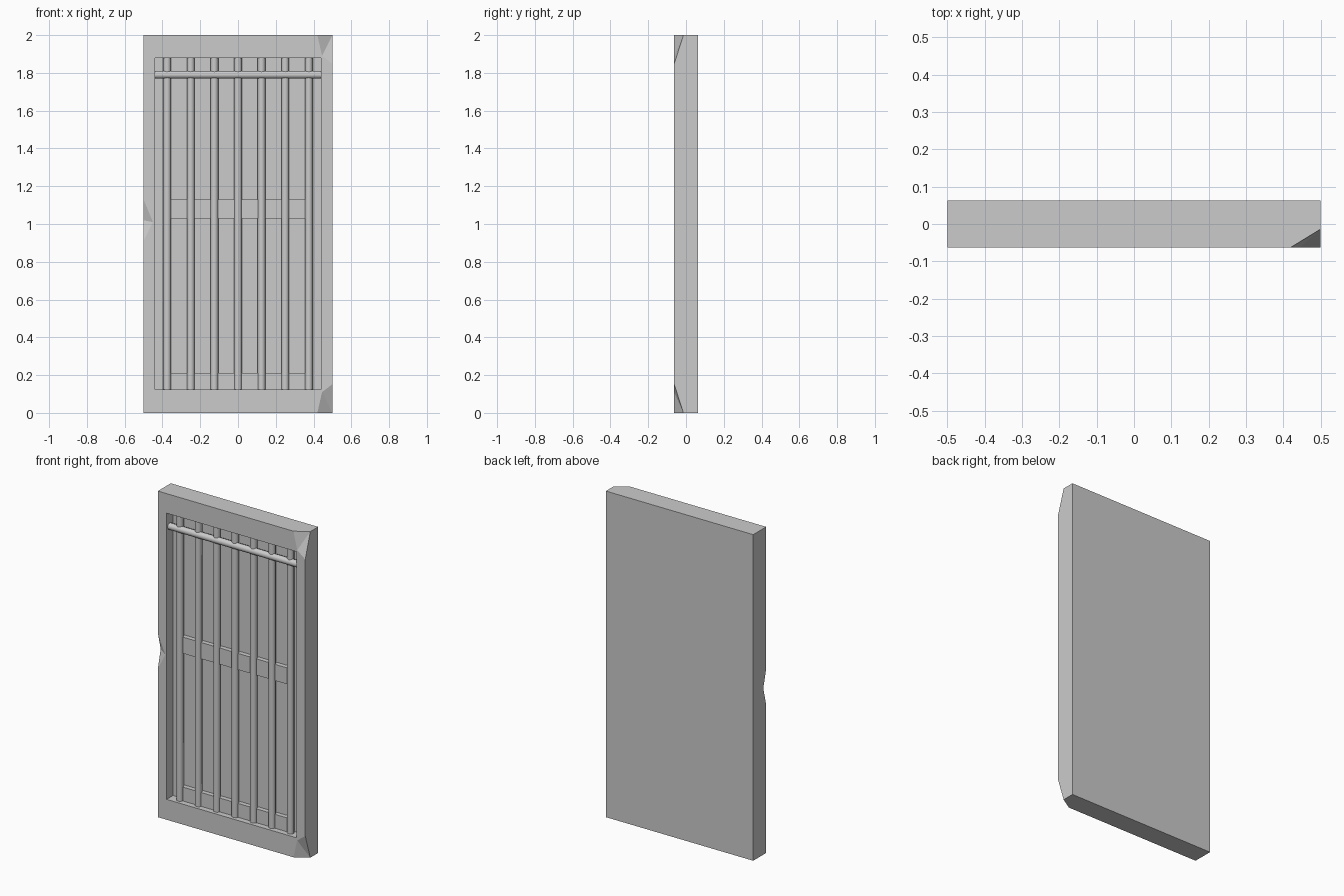
import bpy, bmesh
from math import pi

if "Cube" in bpy.data.objects:
    bpy.data.objects.remove(bpy.data.objects["Cube"])

F = -0.0625          # front plane
PANEL = 0.0          # floor of the recess


def box(name, x0, x1, y0, y1, z0, z1):
    bpy.ops.mesh.primitive_cube_add(size=1, location=((x0+x1)/2, (y0+y1)/2, (z0+z1)/2))
    o = bpy.context.object
    o.name = name
    o.scale = (x1-x0, y1-y0, z1-z0)
    bpy.ops.object.transform_apply(location=True, rotation=True, scale=True)
    return o


def hull(name, pts):
    bm = bmesh.new()
    for p in pts:
        bm.verts.new(p)
    bmesh.ops.convex_hull(bm, input=bm.verts[:])
    bmesh.ops.recalc_face_normals(bm, faces=bm.faces[:])
    me = bpy.data.meshes.new(name)
    bm.to_mesh(me)
    bm.free()
    o = bpy.data.objects.new(name, me)
    bpy.context.collection.objects.link(o)
    return o


def cut(target, cutter):
    m = target.modifiers.new("cut", 'BOOLEAN')
    m.operation, m.solver, m.object = 'DIFFERENCE', 'EXACT', cutter
    bpy.context.view_layer.objects.active = target
    bpy.ops.object.modifier_apply(modifier=m.name)
    bpy.data.objects.remove(cutter)


def bar(name, loc, length, rot=(0, 0, 0), r=0.021):
    bpy.ops.mesh.primitive_cylinder_add(vertices=8, radius=r, depth=length,
                                        location=loc, rotation=rot)
    o = bpy.context.object
    o.name = name
    bpy.ops.object.shade_smooth_by_angle(angle=pi/3)
    return o


# stone slab with a recessed window
slab = box("slab_frame", -0.5, 0.5, F, -F, 0, 2)
cut(slab, box("recess_cutter", -0.44, 0.44, -0.2, PANEL, 0.125, 1.88))

# chipped right-hand corners, top and bottom
for top in (False, True):
    z = (lambda h: 2-h) if top else (lambda h: h)
    cut(slab, hull("corner_chip", [(0.5, F, z(0)), (0.42, F, z(0)), (0.445, F, z(0.11)),
                                   (0.5, F, z(0.152)), (0.5, -0.0135, z(0))]))

# shallow chip on the left edge
cut(slab, hull("edge_chip", [(-0.5, F, 1.13), (-0.5, F, 0.91),
                             (-0.45, F, 1.01), (-0.5, -0.035, 1.02)]))

# flat cross rails behind the bars
for name, z0, z1 in (("middle_rail", 1.03, 1.13), ("bottom_rail", 0.12, 0.21)):
    box(name, -0.37, 0.37, -0.028, PANEL + 0.01, z0, z1)

# vertical bars
for i in range(7):
    bar(f"vertical_bar_{i+1}", (-0.375 + 0.125*i, -0.025, 1.0025), 1.765)

# horizontal bar near the top
bar("top_cross_bar", (0, -0.033, 1.79), 0.89, (0, pi/2, 0))
